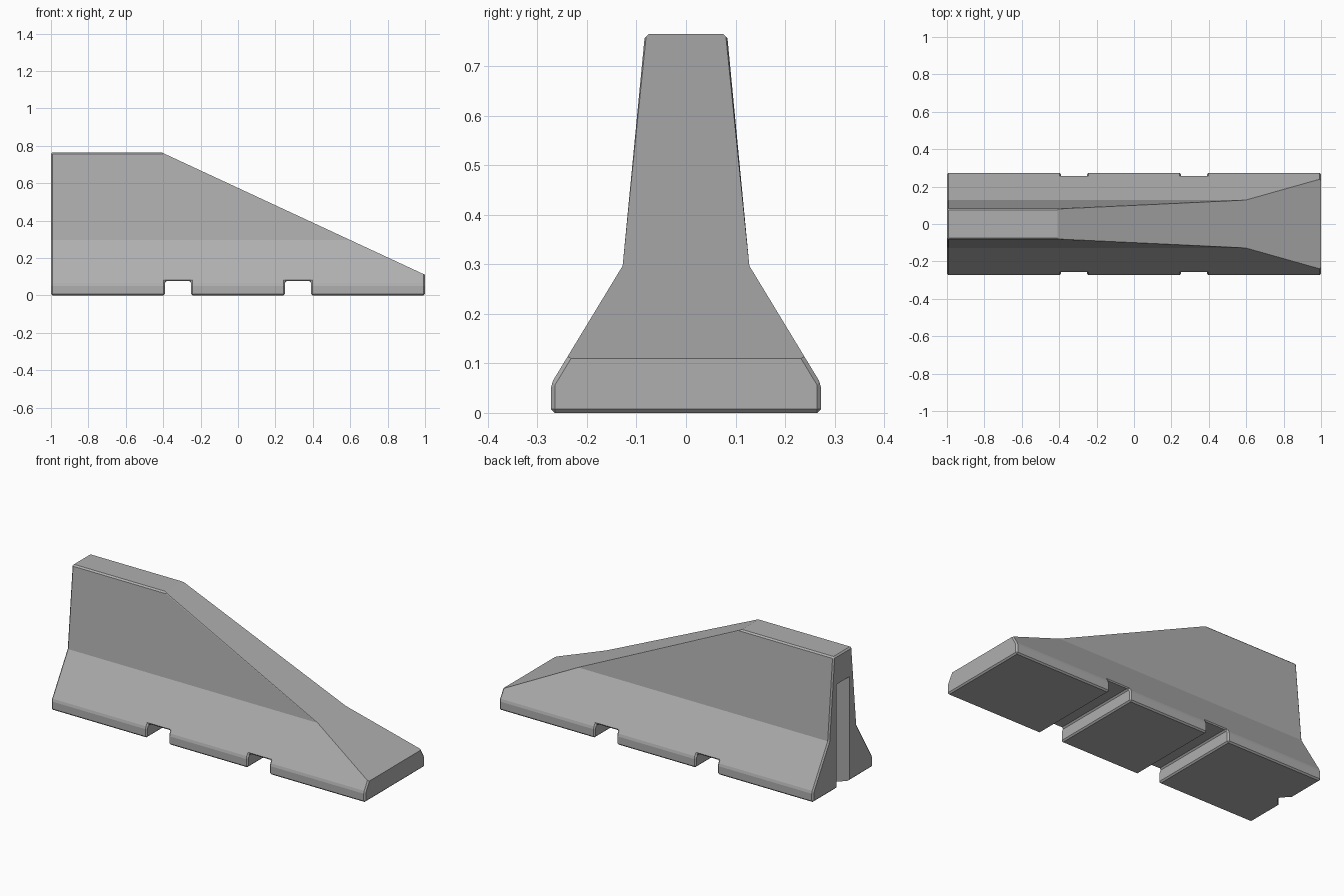
import bpy, bmesh
from math import radians

if "Cube" in bpy.data.objects:
    bpy.data.objects.remove(bpy.data.objects["Cube"])


def prism(name, points, sweep):
    """Closed solid: a flat outline swept along a vector."""
    bm = bmesh.new()
    face = bm.faces.new([bm.verts.new(p) for p in points])
    ext = bmesh.ops.extrude_face_region(bm, geom=[face])
    bmesh.ops.translate(bm, vec=sweep, verts=[
        g for g in ext["geom"] if isinstance(g, bmesh.types.BMVert)])
    bmesh.ops.recalc_face_normals(bm, faces=bm.faces[:])
    mesh = bpy.data.meshes.new(name)
    bm.to_mesh(mesh)
    bm.free()
    obj = bpy.data.objects.new(name, mesh)
    bpy.context.collection.objects.link(obj)
    return obj


def cut(name, points, sweep):
    """Subtract a hidden prism from the body."""
    cutter = prism(name, points, sweep)
    cutter.hide_render = True
    cutter.hide_set(True)
    mod = body.modifiers.new(name, 'BOOLEAN')
    mod.operation = 'DIFFERENCE'
    mod.solver = 'EXACT'
    mod.object = cutter


def chamfer(name, width, angle):
    """Single-segment bevel on edges sharper than the angle."""
    mod = body.modifiers.new(name, 'BEVEL')
    mod.width = width
    mod.segments = 1
    mod.limit_method = 'ANGLE'
    mod.angle_limit = radians(angle)


# Barrier body: mirrored cross-section swept along x
half = [(0.273, 0.0), (0.273, 0.058), (0.128, 0.297), (0.083, 0.765)]
outline = half + [(-y, z) for y, z in reversed(half)]
body = prism("barrier_body", [(-1, y, z) for y, z in outline], (2, 0, 0))
grey = bpy.data.materials.new("concrete")
grey.diffuse_color = (0.43, 0.43, 0.43, 1)
grey.use_nodes = True
grey.node_tree.nodes["Principled BSDF"].inputs["Base Color"].default_value = grey.diffuse_color
body.data.materials.append(grey)

# Two lifting slots through the foot
for name, a, b in (("left", -0.39, -0.252), ("right", 0.252, 0.39)):
    cut("slot_cutter_" + name,
        [(a, -0.5, -0.2), (b, -0.5, -0.2), (b, -0.5, 0.076), (a, -0.5, 0.076)],
        (0, 1, 0))
chamfer("edge_chamfer", 0.008, 29)

# Ramp sliced off the top, with a finer chamfer along its upper rim
slope = (0.11 - 0.765) / 1.41
cut("ramp_cutter",
    [(-0.41, -0.5, 0.765), (1.2, -0.5, 0.11 + 0.2 * slope),
     (1.2, -0.5, 1.0), (-0.41 + 0.235 / slope, -0.5, 1.0)],
    (0, 1, 0))
chamfer("rim_chamfer", 0.003, 70)

# Tapered joint groove in the tall end, open at the bottom
cut("groove_cutter",
    [(-1.02, -0.08, -0.2), (-0.95, -0.01, -0.2),
     (-0.95, 0.01, -0.2), (-1.02, 0.08, -0.2)],
    (0, 0, 0.8))
